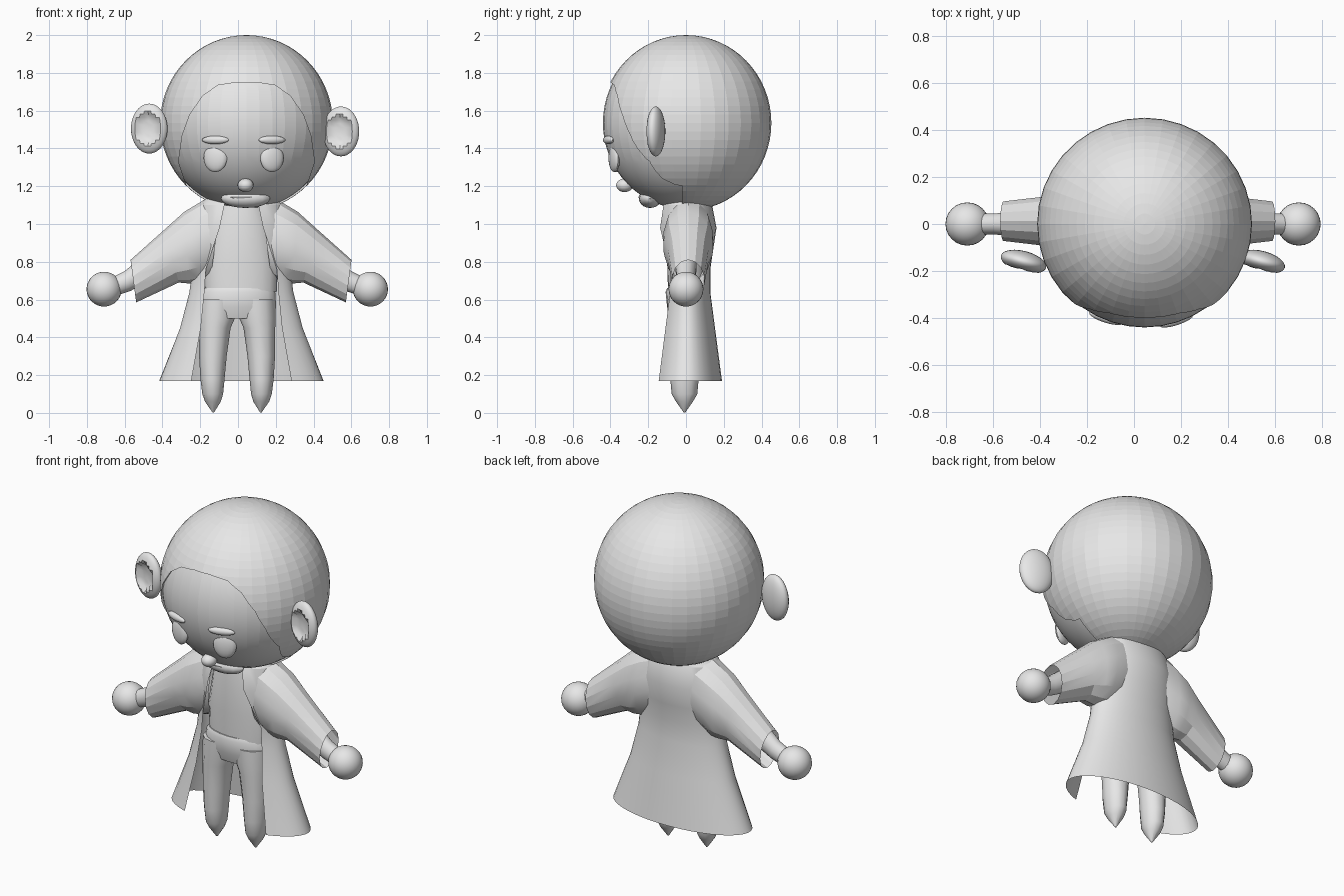
import bpy, bmesh, math
from mathutils import Matrix, Vector

if "Cube" in bpy.data.objects:
    bpy.data.objects.remove(bpy.data.objects["Cube"])

grey = bpy.data.materials.new("plain_grey")
grey.use_nodes = True
grey.diffuse_color = (0.8, 0.8, 0.8, 1)
grey.node_tree.nodes["Principled BSDF"].inputs["Base Color"].default_value = (0.8, 0.8, 0.8, 1)


def finish(bm, name, angle=35):
    """Turn a bmesh into a named object, smooth below the given angle."""
    bmesh.ops.recalc_face_normals(bm, faces=bm.faces)
    mesh = bpy.data.meshes.new(name)
    bm.to_mesh(mesh)
    bm.free()
    mesh.materials.append(grey)
    ob = bpy.data.objects.new(name, mesh)
    bpy.context.collection.objects.link(ob)
    bpy.ops.object.select_all(action="DESELECT")
    ob.select_set(True)
    bpy.context.view_layer.objects.active = ob
    if angle:
        bpy.ops.object.shade_smooth_by_angle(angle=math.radians(angle))
    return ob


def ball(name, centre, scale, seg=24, rings=16, turn=0, angle=35, shape=None):
    """Ellipsoid, optionally reshaped on the unit sphere first."""
    bm = bmesh.new()
    bmesh.ops.create_uvsphere(bm, u_segments=seg, v_segments=rings, radius=1)
    if shape:
        for v in bm.verts:
            shape(v.co)
    bm.transform(Matrix.Translation(centre) @ Matrix.Rotation(math.radians(turn), 4, "Z")
                 @ Matrix.Diagonal((*scale, 1)))
    return finish(bm, name, angle)


def loft(name, rings, closed=True, caps=False, angle=35):
    """Skin a list of point rings."""
    bm = bmesh.new()
    rows = [[bm.verts.new(p) for p in ring] for ring in rings]
    n = len(rows[0])
    for a, b in zip(rows, rows[1:]):
        for i in range(n if closed else n - 1):
            j = (i + 1) % n
            bm.faces.new((a[i], a[j], b[j], b[i]))
    if caps:
        bm.faces.new(rows[0])
        bm.faces.new(rows[-1])
    return finish(bm, name, angle)


def oval(x, y, z, rx, ry, n=20, gap=0.0):
    """Level oval ring; gap leaves an opening of that half width at the front."""
    if gap:
        start = math.asin(gap / rx)
        turns = [start + (2 * math.pi - 2 * start) * i / (n - 1) for i in range(n)]
    else:
        turns = [2 * math.pi * i / n for i in range(n)]
    return [(x + rx * math.sin(t), y - ry * math.cos(t), z) for t in turns]


def tilted(top, bottom, ry, y=0.0, n=14):
    """Oval ring spanned between a top and a bottom point in the xz plane."""
    top, bottom = Vector((top[0], y, top[1])), Vector((bottom[0], y, bottom[1]))
    mid, half = (top + bottom) / 2, (top - bottom) / 2
    side = Vector((0, ry, 0))
    return [mid + half * math.cos(2 * math.pi * i / n) + side * math.sin(2 * math.pi * i / n)
            for i in range(n)]


# Head: hair shell with a hairline cut out, and the face behind it
HEAD = Vector((0.045, 0, 1.535))
FACE = Vector((0.448, 0.44, 0.455))
hair = ball("hair", HEAD, (0.457, 0.452, 0.465), 36, 32, angle=0)
hairline = [(0.3, 1.15), (0.36, 1.33), (0.34, 1.47), (0.3, 1.58), (0.23, 1.68),
            (0.15, 1.735), (0.05, 1.75)]
outline = [(0.045 + x, z) for x, z in hairline] + [(0.045 - x, z) for x, z in reversed(hairline)]
outline += [(-0.25, 1.0), (0.34, 1.0)]
cutter = loft("hairline_cutter", [[(x, y, z) for x, z in outline] for y in (-0.7, -0.02)],
              caps=True, angle=0)
cutter.hide_render = True
cut = hair.modifiers.new("hairline", "BOOLEAN")
cut.operation, cut.object, cut.solver = "DIFFERENCE", cutter, "EXACT"
bpy.context.view_layer.objects.active = hair
bpy.ops.object.modifier_apply(modifier=cut.name)
bpy.data.objects.remove(cutter)
ball("face", HEAD, FACE, 40, 32, angle=8)


def on_face(x, z):
    u, w = (x - HEAD.x) / FACE.x, (z - HEAD.z) / FACE.z
    return Vector((x, -FACE.y * math.sqrt(1 - u * u - w * w), z))


# Facial features
for side, x in (("right", -0.12), ("left", 0.18)):
    turn = -18 if x < 0 else 18
    ball(side + "_eye", on_face(x, 1.35), (0.065, 0.025, 0.075), 16, 12, turn)
    ball(side + "_brow", on_face(x, 1.445), (0.075, 0.02, 0.022), 16, 8, turn)
ball("nose", (0.04, -0.325, 1.205), (0.042, 0.045, 0.036), 16, 12)
ball("mouth", on_face(0.03, 1.142), (0.08, 0.03, 0.018), 16, 8)
ball("chin", (0.04, -0.19, 1.135), (0.13, 0.06, 0.05), 16, 10)


# Ears, dished at the front
def dish(co):
    r = math.hypot(co.x, co.z)
    if co.y < 0 and r < 0.62:
        co.y = -0.1 - 0.4 * r


for side, x, z in (("right", -0.47, 1.505), ("left", 0.545, 1.49)):
    ball(side + "_ear", (x, -0.16, z), (0.1, 0.045, 0.132), 24, 20, -15, shape=dish)

# Coat: open shell with a front gap, flaring towards the hem
coat = [(1.16, 0.17, 0.10, 0.08), (1.1, 0.22, 0.135, 0.09), (0.98, 0.255, 0.158, 0.115),
        (0.86, 0.262, 0.14, 0.155), (0.76, 0.26, 0.125, 0.188), (0.64, 0.275, 0.125, 0.196),
        (0.45, 0.325, 0.15, 0.215), (0.17, 0.435, 0.187, 0.265)]
loft("coat", [oval(0.018, 0.004, z, rx, ry, 32, gap) for z, rx, ry, gap in coat],
     closed=False, angle=20)

# Sleeves, forearms and hands
sleeve = [((0.1, 1.16), (0.16, 0.72), 0.12), ((0.2, 1.125), (0.23, 0.69), 0.135),
          ((0.3, 1.065), (0.275, 0.685), 0.13), ((0.4, 0.975), (0.33, 0.69), 0.11),
          ((0.585, 0.81), (0.555, 0.585), 0.086)]
arm = [((0.34, 0.94), (0.3, 0.82), 0.055), ((0.5, 0.835), (0.45, 0.71), 0.058),
       ((0.6, 0.75), (0.57, 0.645), 0.046), ((0.7, 0.7), (0.68, 0.61), 0.044)]
for side, s in (("right", -1), ("left", 1)):
    def limb(parts, shift, y):
        return [tilted((shift + s * a[0], a[1]), (shift + s * b[0], b[1]), r, y)
                for a, b, r in parts]
    loft(side + "_sleeve", limb(sleeve, 0.016, 0.012), angle=20)
    loft(side + "_forearm", limb(arm, 0, 0), caps=True)
    ball(side + "_hand", (s * 0.705 - 0.004, 0, 0.655), (0.093, 0.092, 0.092), 24, 16)

# Shirt and trousers
shirt = [(1.14, 0.11, 0.08), (1.0, 0.16, 0.1), (0.8, 0.195, 0.1), (0.64, 0.19, 0.095)]
loft("shirt", [oval(0.015, 0, z, rx, ry) for z, rx, ry in shirt], caps=True)
hips = [(0.66, 0.18, 0.1), (0.64, 0.195, 0.108), (0.56, 0.2, 0.1), (0.5, 0.185, 0.08)]
loft("trouser_hips", [oval(0.002, 0, z, rx, ry) for z, rx, ry in hips], caps=True)
leg = [(0.6, 0.1, 0.1, 0.09), (0.5, 0.108, 0.096, 0.088), (0.45, 0.118, 0.084, 0.084),
       (0.3, 0.128, 0.073, 0.078), (0.18, 0.13, 0.064, 0.075), (0.1, 0.129, 0.055, 0.068),
       (0.06, 0.128, 0.042, 0.045), (0.002, 0.126, 0.004, 0.004)]
for side, s in (("right", -1), ("left", 1)):
    loft(side + "_leg", [oval(s * x - 0.005, -0.008, z, rx, ry, 12) for z, x, rx, ry in leg],
         caps=True)
